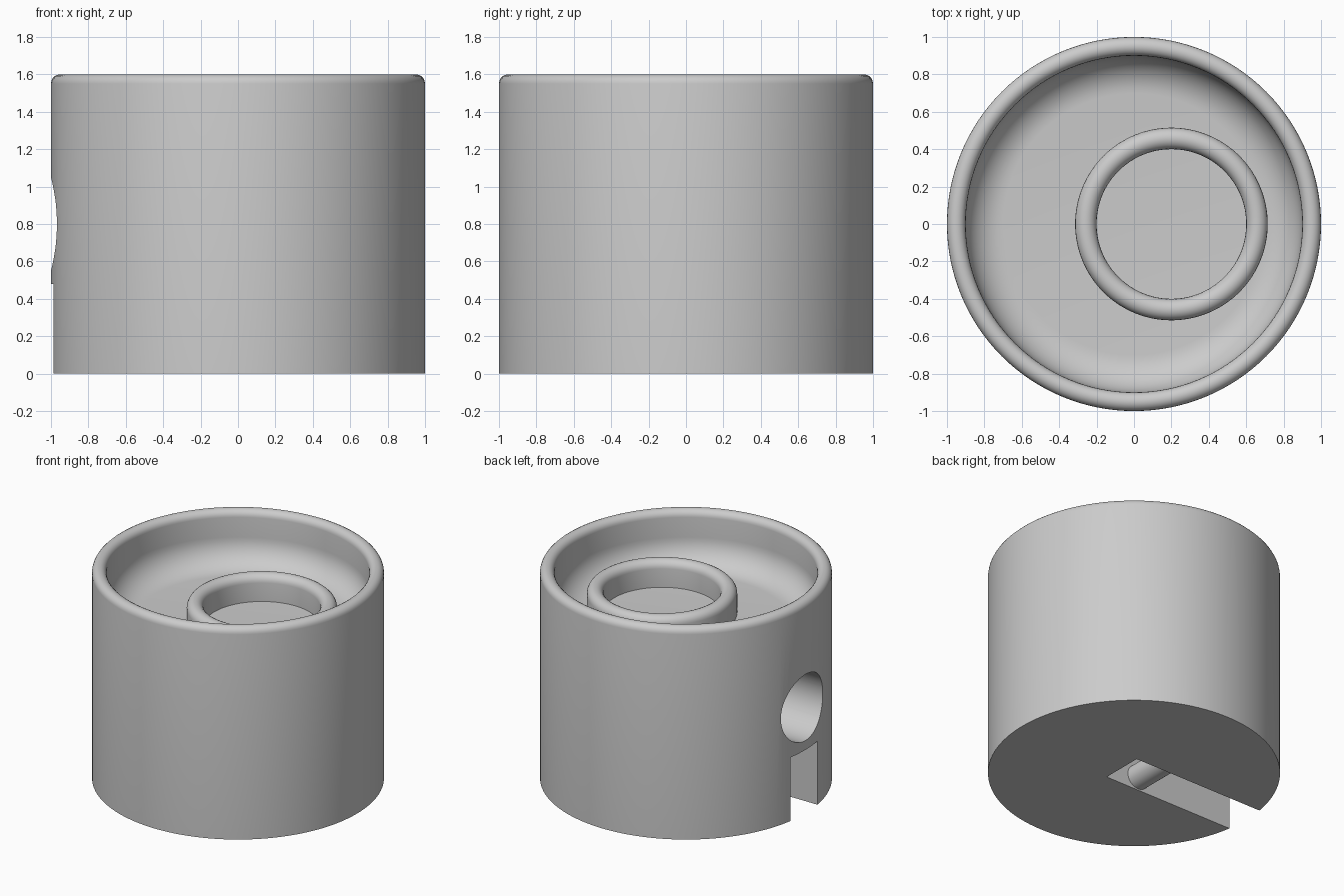
import bpy, bmesh, math
from mathutils import Matrix, Vector

if "Cube" in bpy.data.objects:
    bpy.data.objects.remove(bpy.data.objects["Cube"], do_unlink=True)

# One plain grey finish
grey = bpy.data.materials.new("grey")
grey.use_nodes = True
colour = (0.6, 0.6, 0.6, 1)
grey.diffuse_color = colour
grey.node_tree.nodes["Principled BSDF"].inputs["Base Color"].default_value = colour

SEGMENTS = 128


def arc(cx, cz, r, start, end, steps=10):
    """Points of an arc in the radius-height plane, angles in degrees."""
    angles = [math.radians(start + (end - start) * i / steps) for i in range(steps + 1)]
    return [(cx + r * math.cos(a), cz + r * math.sin(a)) for a in angles]


def add_object(name, bm):
    mesh = bpy.data.meshes.new(name)
    bmesh.ops.recalc_face_normals(bm, faces=bm.faces)
    bm.to_mesh(mesh)
    bm.free()
    obj = bpy.data.objects.new(name, mesh)
    bpy.context.collection.objects.link(obj)
    mesh.materials.append(grey)
    return obj


def lathe(name, profile, x=0, closed=False):
    """Spin a profile around a vertical axis."""
    bm = bmesh.new()
    verts = [bm.verts.new((r, 0, z)) for r, z in profile]
    edges = [bm.edges.new(pair) for pair in zip(verts, verts[1:])]
    if closed:
        edges.append(bm.edges.new((verts[-1], verts[0])))
    bmesh.ops.spin(bm, geom=verts + edges, cent=(0, 0, 0), axis=(0, 0, 1),
                   angle=math.tau, steps=SEGMENTS, use_duplicate=False)
    bmesh.ops.remove_doubles(bm, verts=bm.verts, dist=1e-5)
    bmesh.ops.translate(bm, verts=bm.verts, vec=(x, 0, 0))
    return add_object(name, bm)


def cylinder(name, radius, length, centre, axis):
    bm = bmesh.new()
    turn = Matrix.Rotation(math.pi / 2, 4, axis)
    bmesh.ops.create_cone(bm, cap_ends=True, segments=64, radius1=radius, radius2=radius,
                          depth=length, matrix=Matrix.Translation(centre) @ turn)
    return add_object(name, bm)


def box(name, low, high):
    bm = bmesh.new()
    low, high = Vector(low), Vector(high)
    size = Matrix.Diagonal((*(high - low), 1))
    bmesh.ops.create_cube(bm, size=1, matrix=Matrix.Translation((low + high) / 2) @ size)
    return add_object(name, bm)


def smooth(obj):
    bpy.ops.object.select_all(action="DESELECT")
    obj.select_set(True)
    bpy.context.view_layer.objects.active = obj
    bpy.ops.object.shade_smooth_by_angle(angle=math.radians(35))


def cut(target, cutter):
    """Subtract the cutter for good and throw it away."""
    cutter.hide_render = True
    mod = target.modifiers.new("cut", "BOOLEAN")
    mod.object = cutter
    mod.operation = "DIFFERENCE"
    mod.solver = "EXACT"
    bpy.context.view_layer.objects.active = target
    bpy.ops.object.modifier_apply(modifier=mod.name)
    bpy.data.objects.remove(cutter, do_unlink=True)


# Drum with rounded rim and a dished recess in the top
body_profile = [(0, 0), (1, 0)]
body_profile += arc(0.95, 1.55, 0.05, 0, 180)
body_profile += arc(0.7, 1.4, 0.2, 0, -90)
body_profile += [(0, 1.2)]
body = lathe("body", body_profile)

# Round hole and open slot in the side
cut(body, cylinder("side_hole_cutter", 0.25, 1.21, (-0.495, 0, 0.8), "Y"))
cut(body, box("slot_cutter", (-1.2, -0.16, -0.1), (0.11, 0.16, 0.48)))
smooth(body)

# Off-centre raised collar with rounded lip
collar_profile = [(0.4, 1.19), (0.515, 1.19)] + arc(0.4575, 1.34, 0.0575, 0, 180)
smooth(lathe("collar", collar_profile, x=0.2, closed=True))

# Pin across the slot
smooth(cylinder("slot_pin", 0.09, 0.34, (-0.17, 0, 0.1), "X"))
